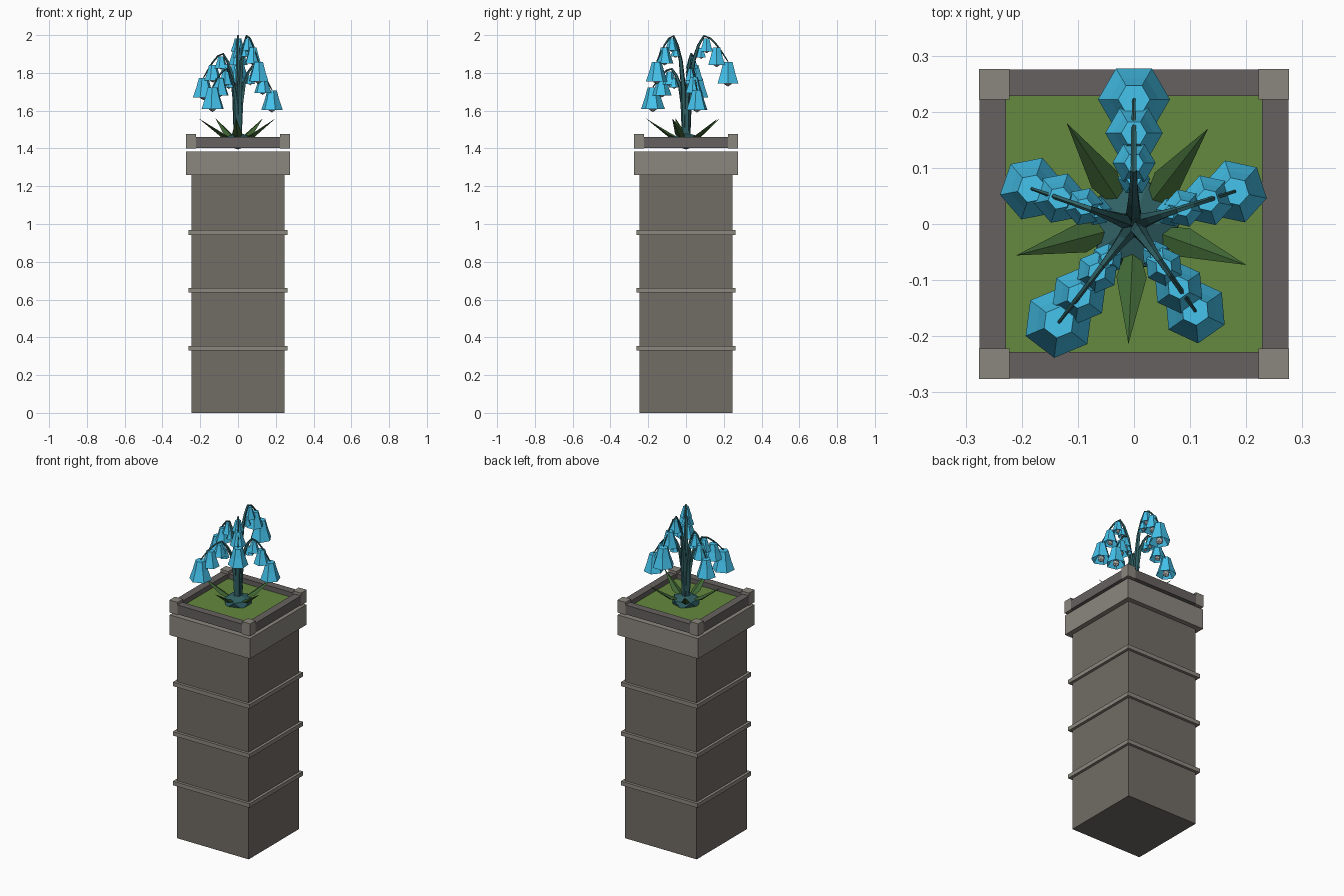
import bpy, bmesh, math
from mathutils import Vector, Matrix

if "Cube" in bpy.data.objects:
    bpy.data.objects.remove(bpy.data.objects["Cube"])


def material(name, rgb):
    m = bpy.data.materials.new(name)
    m.diffuse_color = (*rgb, 1)
    m.use_nodes = True
    m.node_tree.nodes["Principled BSDF"].inputs["Base Color"].default_value = m.diffuse_color
    return m


STONE = material("stone", (0.165, 0.15, 0.13))
TRIM = material("trim_stone", (0.26, 0.24, 0.21))
RAIL = material("dark_stone", (0.13, 0.12, 0.115))
GRASS = material("grass_green", (0.13, 0.25, 0.05))
LEAF = material("leaf_green", (0.05, 0.13, 0.035))
STEM = material("stem_teal", (0.03, 0.12, 0.13))
BELL = material("bell_blue", (0.06, 0.55, 0.85))
PEARL = material("pearl", (0.75, 0.75, 0.75))


def finish(name, bm, mat):
    bmesh.ops.recalc_face_normals(bm, faces=bm.faces[:])
    me = bpy.data.meshes.new(name)
    bm.to_mesh(me)
    bm.free()
    me.materials.append(mat)
    ob = bpy.data.objects.new(name, me)
    bpy.context.collection.objects.link(ob)
    return ob


def box(name, x0, x1, y0, y1, z0, z1, mat):
    bm = bmesh.new()
    m = Matrix.Translation(((x0 + x1) / 2, (y0 + y1) / 2, (z0 + z1) / 2))
    bmesh.ops.create_cube(bm, size=1, matrix=m @ Matrix.Diagonal((x1 - x0, y1 - y0, z1 - z0, 1)))
    return finish(name, bm, mat)


def square(name, h, z0, z1, mat):
    return box(name, -h, h, -h, h, z0, z1, mat)


# Pillar with bands and cap
square("pillar", 0.245, 0, 1.26, STONE)
for i, z in enumerate((0.33, 0.637, 0.943)):
    square(f"band_{i}", 0.262, z, z + 0.025, TRIM)
square("cap", 0.275, 1.26, 1.385, TRIM)

# Planter rim and grass
square("grass", 0.228, 1.405, 1.43, GRASS)
for s, n in ((-1, "a"), (1, "b")):
    lo, hi = sorted((s * 0.228, s * 0.275))
    box(f"rail_x_{n}", lo, hi, -0.23, 0.23, 1.403, 1.46, RAIL)
    box(f"rail_y_{n}", -0.23, 0.23, lo, hi, 1.403, 1.46, RAIL)
    for t, k in ((-1, "front"), (1, "back")):
        y0, y1 = sorted((t * 0.222, t * 0.276))
        x0, x1 = sorted((s * 0.222, s * 0.276))
        box(f"corner_post_{n}_{k}", x0, x1, y0, y1, 1.4, 1.477, TRIM)

# Root clump
bm = bmesh.new()
bmesh.ops.create_icosphere(bm, subdivisions=1, radius=0.1,
                           matrix=Matrix.Translation((0, 0, 1.44)) @ Matrix.Diagonal((0.9, 0.9, 0.45, 1)))
finish("root_clump", bm, STEM)


def leaf(name, tx, ty):
    # Diamond-section blade pointing to the tip
    tip = Vector((tx, ty, 1.56))
    d = Vector((tx, ty, 0)).normalized()
    side = Vector((-d.y, d.x, 0))
    mid = d * 0.095 + Vector((0, 0, 1.475))
    up = Vector((0, 0, 0.013))
    bm = bmesh.new()
    base = bm.verts.new(d * 0.01 + Vector((0, 0, 1.44)))
    end = bm.verts.new(tip)
    ring = [bm.verts.new(mid + o) for o in (side * 0.027, up, side * -0.027, -up)]
    for i in range(4):
        a, b = ring[i], ring[(i + 1) % 4]
        bm.faces.new((base, a, b))
        bm.faces.new((end, b, a))
    finish(name, bm, LEAF)


for i, (x, y) in enumerate(((-0.12, 0.18), (0.132, 0.17), (0.2, -0.073), (-0.01, -0.214), (-0.21, -0.056))):
    leaf(f"leaf_{i}", x, y)


def stem(name, pts, radii, side):
    bm = bmesh.new()
    rings = []
    for i, p in enumerate(pts):
        t = (pts[min(i + 1, len(pts) - 1)] - pts[max(i - 1, 0)]).normalized()
        n = side.cross(t)
        rings.append([bm.verts.new(p + radii[i] * (math.cos(a) * side + math.sin(a) * n))
                      for a in (math.tau * k / 5 for k in range(5))])
    for r, q in zip(rings, rings[1:]):
        for k in range(5):
            bm.faces.new((r[k], r[(k + 1) % 5], q[(k + 1) % 5], q[k]))
    bm.faces.new(rings[0])
    bm.faces.new(rings[-1])
    finish(name, bm, STEM)


def bell(name, top, s, ang):
    # Open six-sided bell with a pearl at the mouth
    bm = bmesh.new()
    rings = []
    for r, z in ((0.027, 0), (0.042, -0.055), (0.061, -0.11), (0.03, -0.07)):
        rings.append([bm.verts.new(top + s * Vector((r * math.cos(ang + k * math.tau / 6),
                                                     r * math.sin(ang + k * math.tau / 6), z)))
                      for k in range(6)])
    for a, b in zip(rings, rings[1:]):
        for k in range(6):
            bm.faces.new((a[k], a[(k + 1) % 6], b[(k + 1) % 6], b[k]))
    bm.faces.new(rings[0])
    bm.faces.new(rings[-1])
    finish(name, bm, BELL)
    bm = bmesh.new()
    bmesh.ops.create_icosphere(bm, subdivisions=1, radius=0.022 * s,
                               matrix=Matrix.Translation(top + Vector((0, 0, -0.102 * s))))
    finish(name + "_pearl", bm, PEARL)


# Arching stems: tip x, tip y, peak height, drop from peak to tip
PROFILE = ((0.03, 0.0), (0.09, 0.5), (0.18, 0.76), (0.3, 0.91), (0.43, 1.0))
STEMS = ((0, 0.222, 2.0, 0.14), (0.18, 0.058, 1.84, 0.13), (-0.182, 0.063, 1.905, 0.13),
         (0.109, -0.155, 2.0, 0.14), (-0.134, -0.175, 1.825, 0.1))
for i, (x, y, peak, drop) in enumerate(STEMS):
    d = Vector((x, y, 0))
    path = [(f, 1.45 + h * (peak - 0.004 - 1.45)) for f, h in PROFILE]
    path += [(0.58, peak - 0.12 * drop), (0.73, peak - 0.37 * drop),
             (0.88, peak - 0.7 * drop), (1.0, peak - drop)]
    pts = [d * f + Vector((0, 0, z)) for f, z in path]
    side = Vector((-y, x, 0)).normalized()
    stem(f"stem_{i}", pts, [0.017, 0.014, 0.011, 0.008, 0.006, 0.005, 0.005, 0.004, 0.003], side)
    for j, (k, s) in enumerate(((8, 1.0), (6, 0.8), (4, 0.6), (3, 0.45))):
        top = pts[k] - Vector((0, 0, 0.014 if k < 8 else 0.002))
        if k < 5:
            top += d * 0.06
        bell(f"bell_{i}_{j}", top, s * (1.05 if i in (0, 4) else 0.95), math.atan2(y, x) + math.pi / 6)
